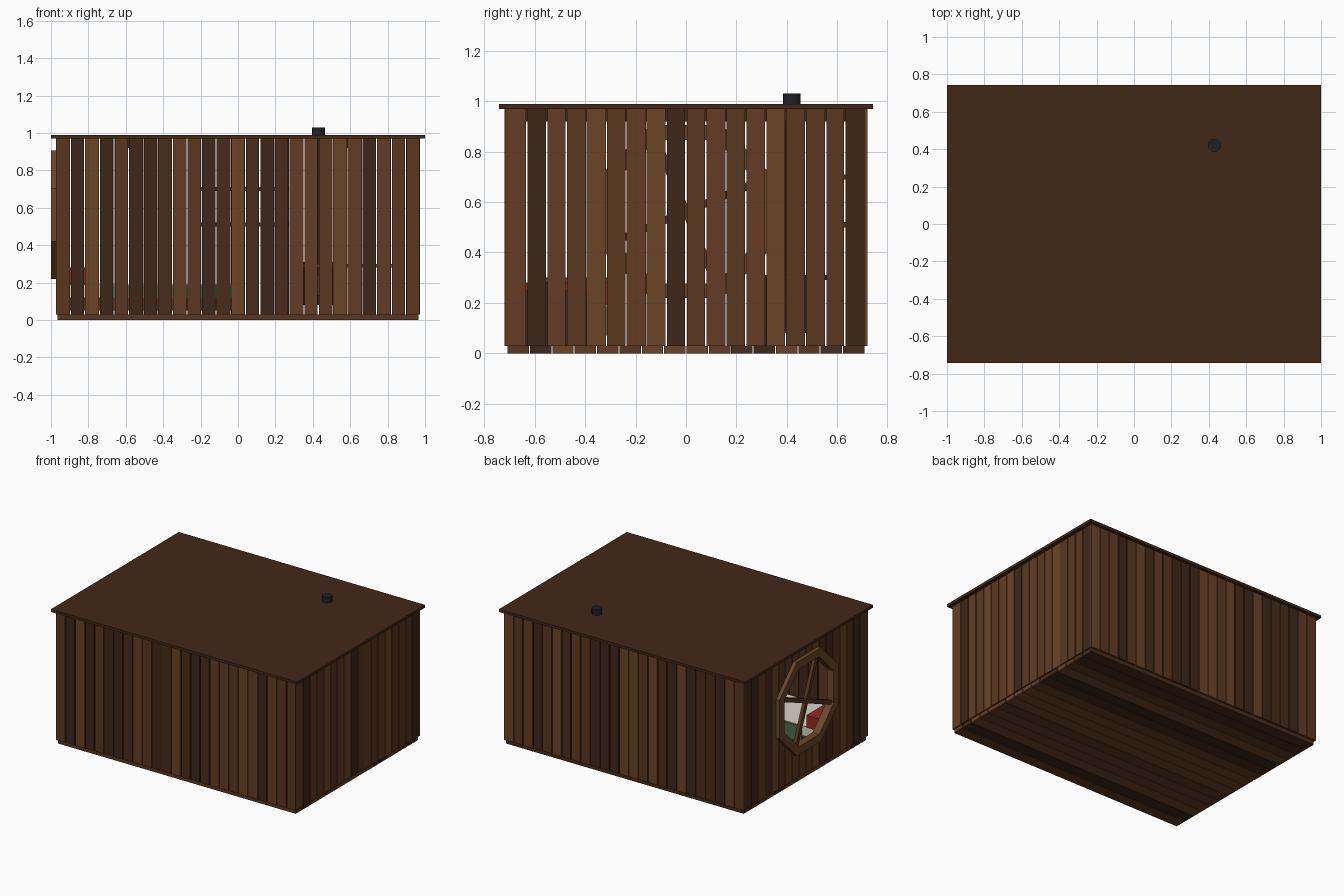
import bpy, bmesh, math, random
from mathutils import Matrix, Vector

if "Cube" in bpy.data.objects:
    bpy.data.objects.remove(bpy.data.objects["Cube"])

random.seed(4)
mats = {}


def mat(hexcol):
    if hexcol not in mats:
        m = bpy.data.materials.new("paint_" + hexcol)
        rgb = [(int(hexcol[i:i + 2], 16) / 255) ** 2.2 for i in (0, 2, 4)]
        m.diffuse_color = (*rgb, 1)
        m.use_nodes = True
        m.node_tree.nodes["Principled BSDF"].inputs["Base Color"].default_value = m.diffuse_color
        mats[hexcol] = m
    return mats[hexcol]


def finish(name, bm, col):
    bmesh.ops.recalc_face_normals(bm, faces=bm.faces)
    me = bpy.data.meshes.new(name)
    bm.to_mesh(me)
    bm.free()
    me.materials.append(mat(col))
    ob = bpy.data.objects.new(name, me)
    bpy.context.collection.objects.link(ob)
    return ob


def box(name, x0, x1, y0, y1, z0, z1, col):
    bm = bmesh.new()
    m = Matrix.Translation(((x0 + x1) / 2, (y0 + y1) / 2, (z0 + z1) / 2)) @ \
        Matrix.Diagonal((x1 - x0, y1 - y0, z1 - z0, 1))
    bmesh.ops.create_cube(bm, size=1, matrix=m)
    return finish(name, bm, col)


def cyl(name, x, y, z0, z1, r, col, n=12):
    bm = bmesh.new()
    bmesh.ops.create_cone(bm, cap_ends=True, segments=n, radius1=r, radius2=r,
                          depth=z1 - z0, matrix=Matrix.Translation((x, y, (z0 + z1) / 2)))
    return finish(name, bm, col)


WOOD = ["6b4629", "5a3a24", "402c20", "633f29", "4a3020"]
DARK, IRON = "432c1f", "24262b"
T = 0.025                       # wall thickness
Z0, Z1 = 0.03, 0.97             # wall height range
WZ, A_OUT, A_IN = 0.562, 0.343, 0.285   # window centre height, outer and inner apothem

# floor boards
for i in range(16):
    y = -0.71 + i * 0.08875
    box("floor_board", -0.965, 0.965, y + 0.002, y + 0.0868, 0, Z0, random.choice(WOOD))

# front and back wall planks
for s in (-1, 1):
    for i in range(25):
        x = -0.975 + i * 0.078
        g = random.uniform(0.001, 0.005)
        ys = sorted((s * 0.72, s * (0.72 - T)))
        box("front_plank" if s < 0 else "back_plank", x + g, x + 0.078 - g, *ys, Z0, Z1,
            random.choice(WOOD))

# side wall planks, with the left ones stopping at the window hole
for i in range(18):
    y = -0.711 + i * 0.079
    g = random.uniform(0.001, 0.005)
    box("right_plank", 0.975 - T, 0.973, y + g, y + 0.079 - g, Z0, Z1, random.choice(WOOD))
    c, a = abs(y + 0.0395), 0.312
    col = random.choice(WOOD)
    if c < a:
        h = min(a, a * math.sqrt(2) - c)
        spans = [(Z0, WZ - h), (WZ + h, Z1)]
    else:
        spans = [(Z0, Z1)]
    for lo, hi in spans:
        box("left_plank", -0.973, -0.975 + T, y + g, y + 0.079 - g, lo, hi, col)

# roof slab
box("roof", -1, 1, -0.742, 0.742, 0.97, 0.99, DARK)

# octagonal window frame made of eight mitred pieces
k = 1 / math.cos(math.pi / 8)
for i in range(8):
    bm = bmesh.new()
    rings = []
    for x in (-1.0, -0.945):
        loop = []
        for r, j in ((A_IN, i), (A_OUT, i), (A_OUT, i + 1), (A_IN, i + 1)):
            t = (j + 0.5) * math.pi / 4
            loop.append(bm.verts.new((x, r * k * math.cos(t), WZ + r * k * math.sin(t))))
        rings.append(loop)
    bm.faces.new(rings[0])
    bm.faces.new(rings[1][::-1])
    for j in range(4):
        n = (j + 1) % 4
        bm.faces.new((rings[0][j], rings[0][n], rings[1][n], rings[1][j]))
    finish("window_frame", bm, "6b4a2f")

# crossed window bars running corner to corner
for t in (math.pi / 8, math.pi * 5 / 8):
    bar = box("window_bar", -0.0125, 0.0125, -0.305, 0.305, -0.015, 0.015, "5a3a24")
    bar.location = (-0.972, 0, WZ)
    bar.rotation_euler.x = t

# bed along the front wall
box("bed_base", -0.93, 0.0, -0.68, -0.32, 0.05, 0.12, WOOD[1])
box("mattress", -0.92, -0.01, -0.67, -0.32, 0.12, 0.19, "d8d2c4")
box("blanket", -0.72, 0.0, -0.68, -0.31, 0.07, 0.185, "4f6b52")
box("red_cushion", -0.91, -0.76, -0.66, -0.31, 0.19, 0.28, "8c2f26")
for x in (-0.94, 0.0):
    box("bed_end", x, x + 0.03, -0.68, -0.32, 0.03, 0.25, WOOD[2])

# stove with its flue through the roof
SX, SY = 0.43, 0.42
box("stove_body", SX - 0.13, SX + 0.13, SY - 0.12, SY + 0.12, 0.08, 0.29, IRON)
box("stove_top", SX - 0.15, SX + 0.15, SY - 0.14, SY + 0.14, 0.29, 0.31, IRON)
box("stove_door", SX - 0.07, SX + 0.07, SY - 0.13, SY - 0.12, 0.13, 0.24, "3a3c42")
for x in (-0.11, 0.11):
    for y in (-0.1, 0.1):
        cyl("stove_leg", SX + x, SY + y, 0.03, 0.08, 0.015, IRON, 8)
cyl("flue", SX, SY, 0.31, 0.99, 0.028, IRON)
cyl("flue_cap", SX, SY, 0.985, 1.03, 0.035, IRON)

# table with legs at the front right
box("table_top", 0.3, 0.88, -0.6, -0.25, 0.28, 0.3, WOOD[0])
for x in (0.32, 0.83):
    for y in (-0.58, -0.3):
        box("table_leg", x, x + 0.03, y, y + 0.03, 0.03, 0.28, WOOD[2])

# wall shelves on the back wall
for z in (0.5, 0.69):
    box("shelf", -0.25, 0.27, 0.56, 0.695, z, z + 0.02, WOOD[3])

# roof beams
for x in (-0.6, 0.0, 0.6):
    box("roof_beam", x - 0.025, x + 0.025, -0.695, 0.695, 0.92, 0.97, DARK)
